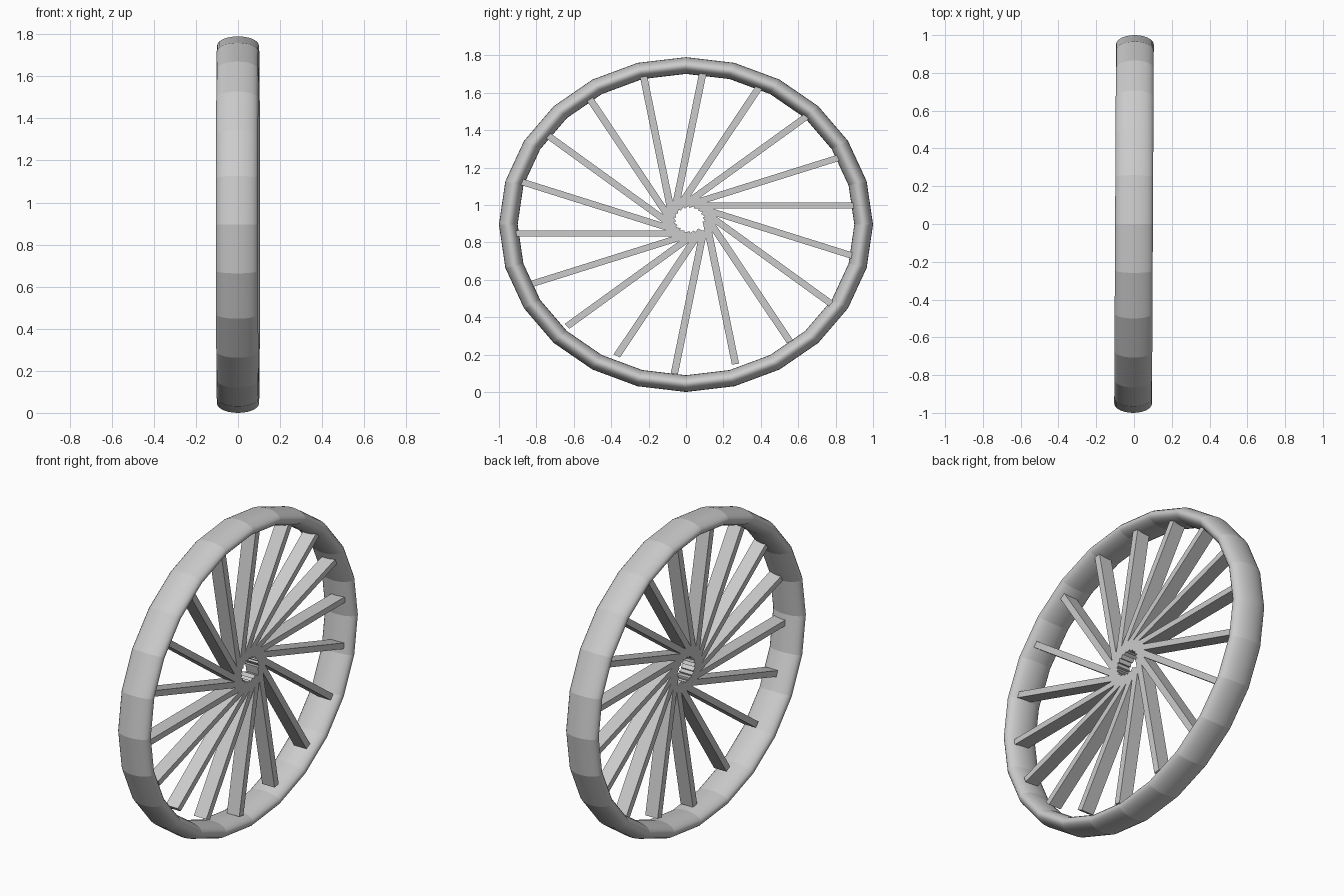
import bpy, bmesh, math
from mathutils import Matrix, Vector

cube = bpy.data.objects.get("Cube")
if cube:
    bpy.data.objects.remove(cube, do_unlink=True)

RIM_SQUASH, SPOKE_SQUASH = 0.895, 0.862    # the wheel is slightly flattened in height
RIM_SEGMENTS, TUBE_SEGMENTS, SPOKES = 24, 24, 18

grey = bpy.data.materials.new("plain_grey")
grey.use_nodes = True
grey.diffuse_color = (0.6, 0.6, 0.6, 1)
grey.node_tree.nodes["Principled BSDF"].inputs["Base Color"].default_value = (0.6, 0.6, 0.6, 1)


def finish(bm, name):
    bmesh.ops.recalc_face_normals(bm, faces=bm.faces)
    mesh = bpy.data.meshes.new(name)
    bm.to_mesh(mesh)
    bm.free()
    mesh.materials.append(grey)
    obj = bpy.data.objects.new(name, mesh)
    bpy.context.collection.objects.link(obj)
    return obj


# Rim: wide oval tube swept around a coarse ring
bm = bmesh.new()
rings = []
for i in range(RIM_SEGMENTS):
    a = math.tau * i / RIM_SEGMENTS
    ring = []
    for j in range(TUBE_SEGMENTS):
        t = math.tau * j / TUBE_SEGMENTS
        r = 0.95 + 0.05 * math.cos(t)
        ring.append(bm.verts.new((0.1 * math.sin(t), r * math.cos(a), r * math.sin(a))))
    rings.append(ring)
for i, ring in enumerate(rings):
    after = rings[(i + 1) % RIM_SEGMENTS]
    for j in range(TUBE_SEGMENTS):
        k = (j + 1) % TUBE_SEGMENTS
        bm.faces.new((ring[j], ring[k], after[k], after[j]))
# Smooth around the tube, crisp between the ring segments
for ring in rings:
    for j in range(TUBE_SEGMENTS):
        bm.edges.get((ring[j], ring[j - 1])).smooth = False
for face in bm.faces:
    face.smooth = True
rim = finish(bm, "rim")
rim.scale.z = RIM_SQUASH
rim.location.z = RIM_SQUASH
rim.rotation_euler.z = -0.005

# Spokes: flat bars set off-centre, whose overlapping roots form the hub
for i in range(SPOKES):
    a = math.tau * i / SPOKES
    slip = 0.03 if i == 13 else 0     # one bar sits further out
    start, end = 0.025 + slip, 0.926 + slip
    bm = bmesh.new()
    bmesh.ops.create_cube(bm, size=1)
    bmesh.ops.scale(bm, vec=(0.08, end - start, 0.039), verts=bm.verts)
    bmesh.ops.translate(bm, vec=Vector((0, (start + end) / 2, 0.087)), verts=bm.verts)
    bmesh.ops.rotate(bm, matrix=Matrix.Rotation(a, 3, 'X'), verts=bm.verts)
    bmesh.ops.scale(bm, vec=(1, 1, SPOKE_SQUASH), verts=bm.verts)
    spoke = finish(bm, f"spoke_{i + 1}")
    spoke.location = (0.025, 0.018, 0.922)
